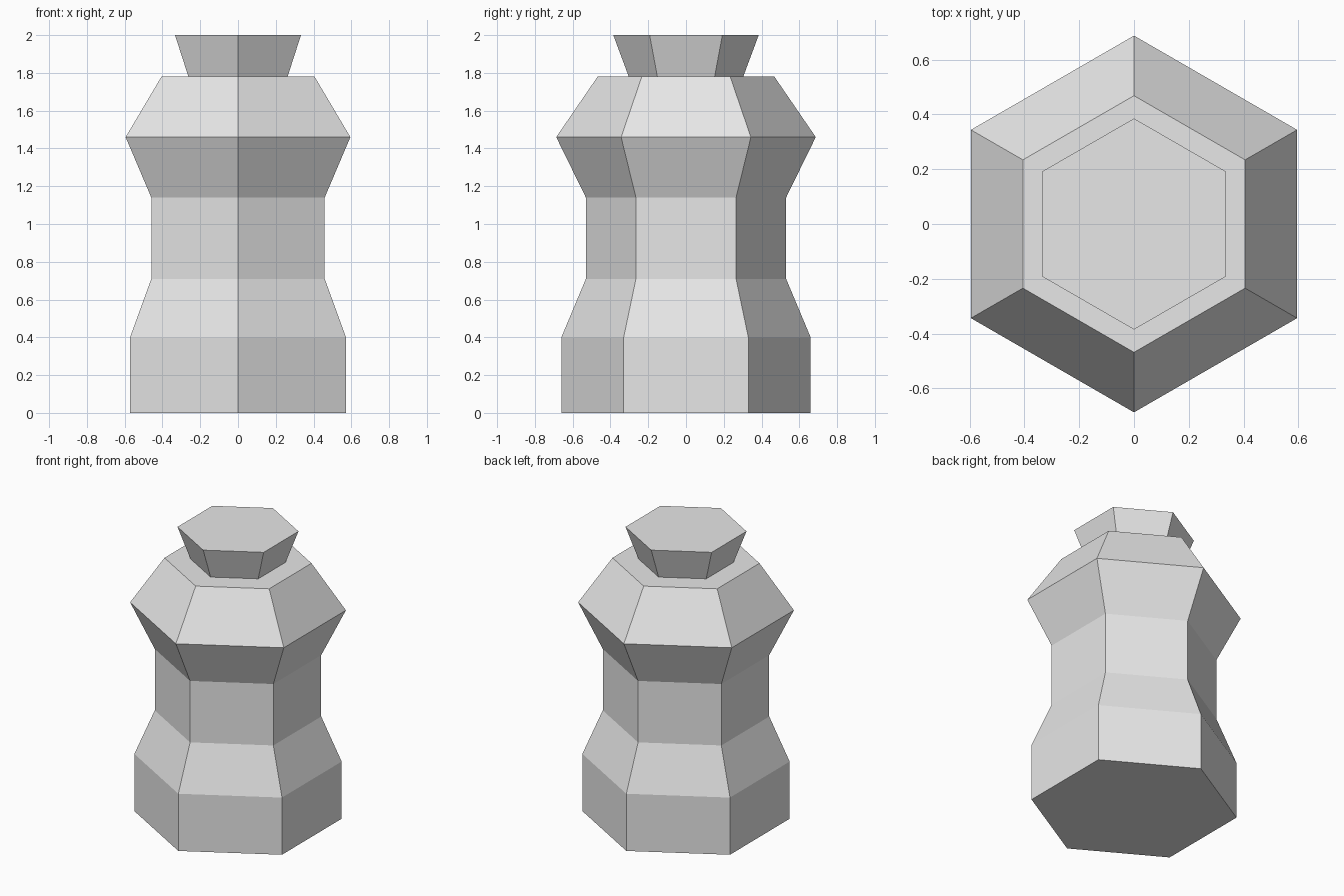
import bpy
import math

cube = bpy.data.objects.get("Cube")
if cube:
    bpy.data.objects.remove(cube, do_unlink=True)

grey = bpy.data.materials.new("light_grey")
grey.use_nodes = True
colour = (0.8, 0.8, 0.8, 1)
grey.diffuse_color = colour
grey.node_tree.nodes["Principled BSDF"].inputs["Base Color"].default_value = colour

SIDES = 6


def hex_lathe(name, profile):
    """Stack hexagonal rings given as (radius, height) and cap both ends."""
    verts, faces = [], []
    for radius, z in profile:
        for i in range(SIDES):
            a = math.pi / 2 + math.tau * i / SIDES
            verts.append((radius * math.cos(a), radius * math.sin(a), z))
    for ring in range(len(profile) - 1):
        low, high = ring * SIDES, (ring + 1) * SIDES
        for i in range(SIDES):
            j = (i + 1) % SIDES
            faces.append((low + i, low + j, high + j, high + i))
    faces.append(tuple(reversed(range(SIDES))))
    faces.append(tuple(range(len(verts) - SIDES, len(verts))))
    mesh = bpy.data.meshes.new(name)
    mesh.from_pydata(verts, [], faces)
    mesh.materials.append(grey)
    obj = bpy.data.objects.new(name, mesh)
    bpy.context.collection.objects.link(obj)
    return obj


# Waisted body with a wide base and flared shoulder
hex_lathe("body", [(0.66, 0), (0.66, 0.4), (0.53, 0.71),
                   (0.53, 1.14), (0.687, 1.46), (0.468, 1.78)])

# Flared stopper standing on the body
hex_lathe("stopper", [(0.303, 1.78), (0.385, 2.0)])
